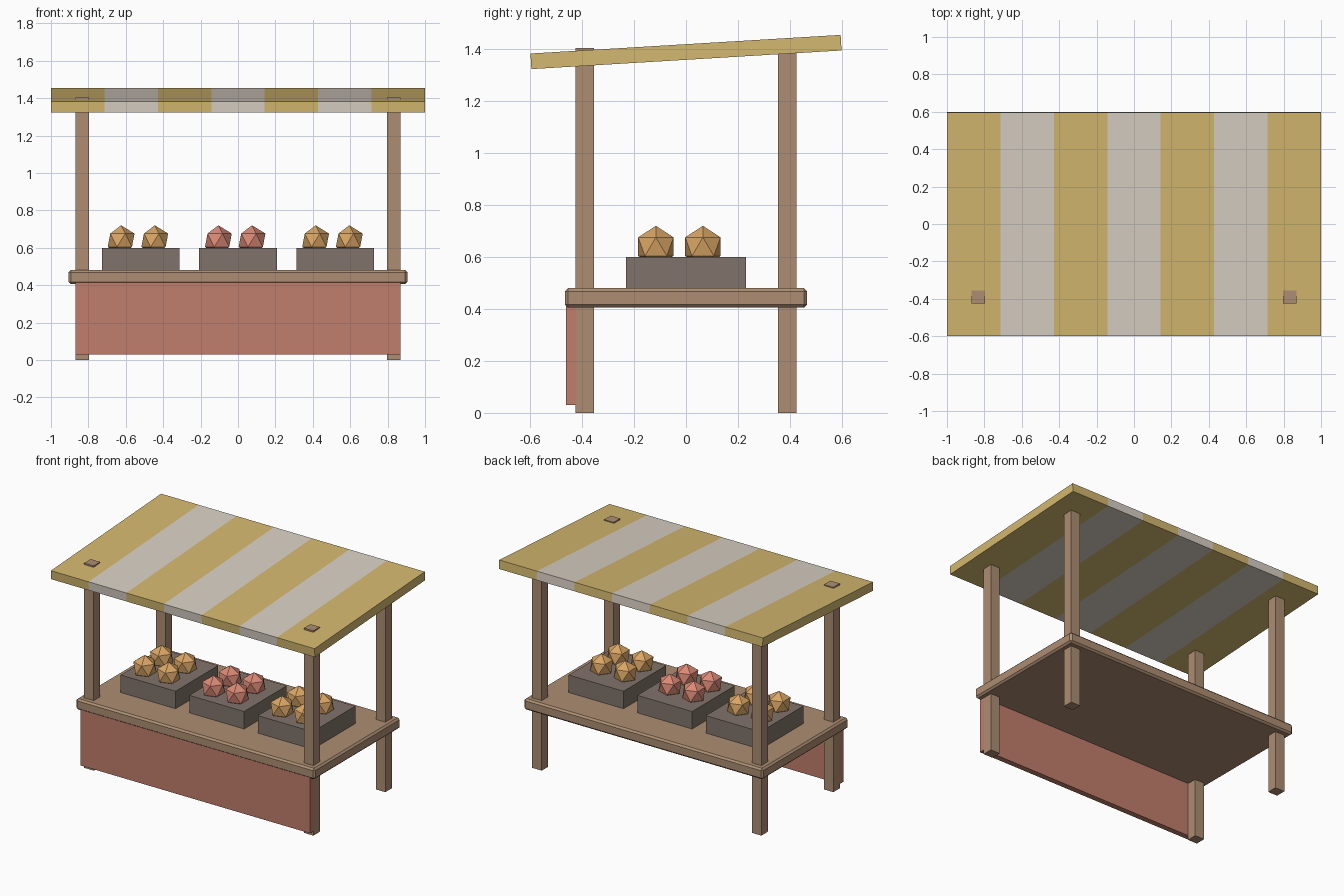
import bpy, bmesh, math
from mathutils import Vector

if "Cube" in bpy.data.objects:
    bpy.data.objects.remove(bpy.data.objects["Cube"])


def material(name, rgb):
    m = bpy.data.materials.new(name)
    m.diffuse_color = (*rgb, 1)
    m.use_nodes = True
    m.node_tree.nodes["Principled BSDF"].inputs["Base Color"].default_value = m.diffuse_color
    return m


WOOD = material("wood", (0.42, 0.27, 0.17))
CLOTH = material("red_cloth", (0.53, 0.21, 0.15))
CRATE = material("crate_grey", (0.22, 0.175, 0.145))
YELLOW = material("canopy_yellow", (0.66, 0.48, 0.16))
CREAM = material("canopy_cream", (0.69, 0.63, 0.55))
ORANGE = material("orange_fruit", (0.70, 0.38, 0.13))
RED = material("red_fruit", (0.70, 0.25, 0.18))


def box(name, lo, hi, mat, bevel=0):
    lo, hi = Vector(lo), Vector(hi)
    bpy.ops.mesh.primitive_cube_add(size=1, location=(lo + hi) / 2)
    ob = bpy.context.object
    ob.name = name
    for v in ob.data.vertices:
        v.co = v.co * (hi - lo)
    ob.data.materials.append(mat)
    if bevel:
        mod = ob.modifiers.new("bevel", "BEVEL")
        mod.width, mod.segments = bevel, 1
    return ob


# Four posts
for side, x in (("left", -0.833), ("right", 0.833)):
    for end, y in (("front", -0.39), ("back", 0.39)):
        box(f"{end}_{side}_post", (x - 0.036, y - 0.035, 0),
            (x + 0.036, y + 0.035, 1.404), WOOD)

# Counter and the cloth hanging in front
box("counter", (-0.906, -0.466, 0.405), (0.906, 0.466, 0.48), WOOD, 0.012)
box("front_cloth", (-0.87, -0.462, 0.03), (0.87, -0.423, 0.415), CLOTH)

# Crates, each with a two by two set of faceted fruit
for label, cx, mat in (("left", -0.52, ORANGE), ("middle", 0, RED), ("right", 0.52, ORANGE)):
    box(f"{label}_crate", (cx - 0.208, -0.231, 0.475), (cx + 0.208, 0.231, 0.60), CRATE)
    for i, dx in enumerate((-0.105, 0.075)):
        for j, y in enumerate((-0.116, 0.065)):
            bpy.ops.mesh.primitive_ico_sphere_add(subdivisions=1, radius=0.08,
                                                  location=(cx + dx, y, 0.64))
            fruit = bpy.context.object
            fruit.name = f"{label}_fruit_{i * 2 + j + 1}"
            fruit.data.materials.append(mat)

# Sloping canopy, cut into seven stripes
canopy = box("canopy", (-1, -0.598, 1.359), (1, 0.598, 1.419), YELLOW)
canopy.data.materials.append(CREAM)
bm = bmesh.new()
bm.from_mesh(canopy.data)
for k in range(1, 7):
    bmesh.ops.bisect_plane(bm, geom=bm.verts[:] + bm.edges[:] + bm.faces[:],
                           plane_co=(-1 + k * 2 / 7, 0, 0), plane_no=(1, 0, 0))
for f in bm.faces:
    stripe = min(6, max(0, math.floor((f.calc_center_median().x + 1) * 3.5)))
    f.material_index = stripe % 2
bm.to_mesh(canopy.data)
bm.free()
canopy.rotation_euler.x = 0.06
